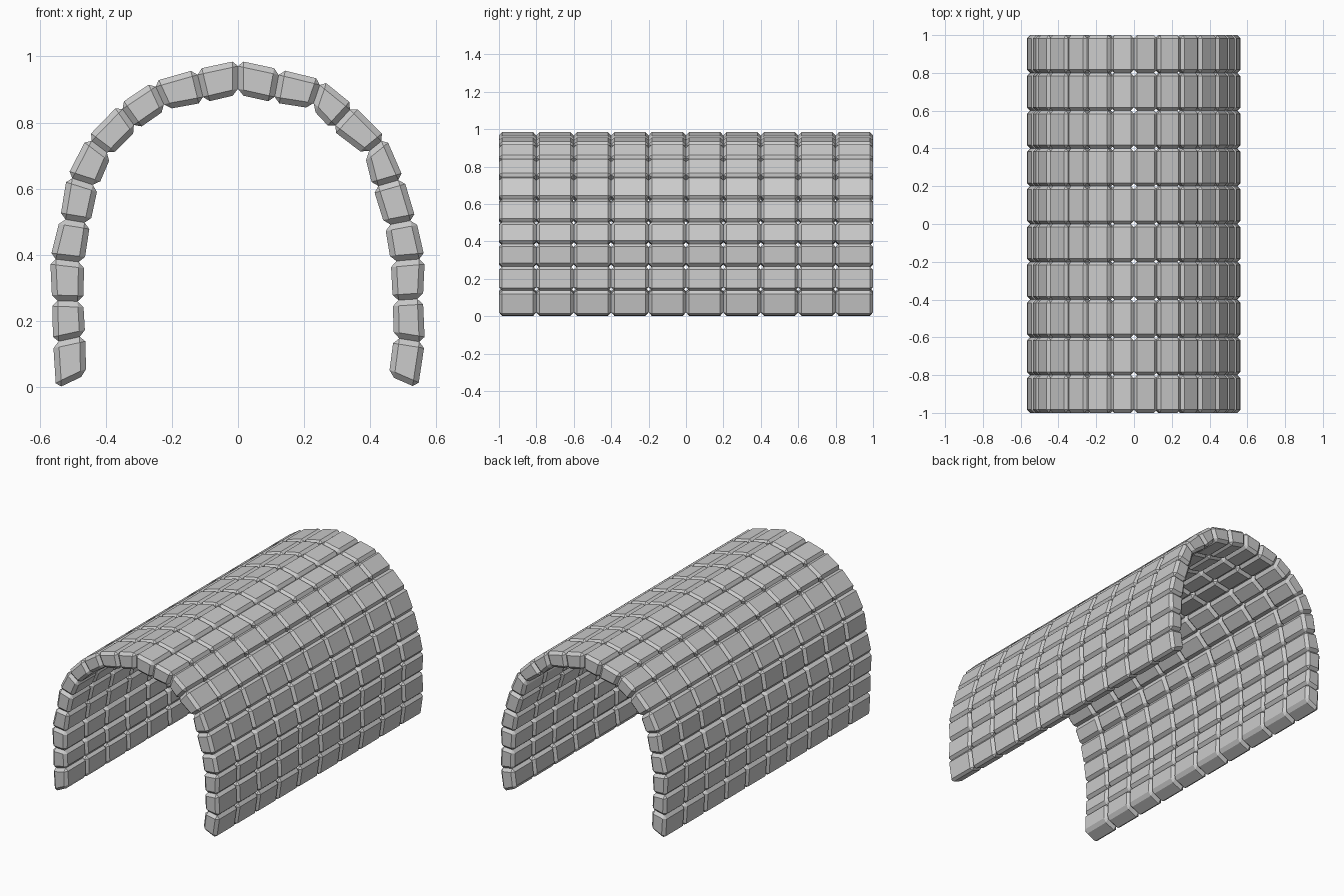
import bpy, bmesh

if "Cube" in bpy.data.objects:
    bpy.data.objects.remove(bpy.data.objects["Cube"])

# Joints of the arch, left foot to right foot: outer x, z, inner x, z
JOINTS = [
    (-.550, -.005, -.459, .038), (-.559, .135, -.462, .156),
    (-.562, .262, -.468, .259), (-.568, .389, -.465, .377),
    (-.538, .510, -.447, .495), (-.517, .637, -.423, .607),
    (-.456, .755, -.383, .700), (-.359, .855, -.305, .779),
    (-.256, .924, -.217, .840), (-.126, .961, -.102, .861),
    (0, .988, 0, .885),
    (.126, .961, .108, .861), (.253, .930, .223, .843),
    (.350, .852, .283, .779), (.447, .755, .383, .703),
    (.501, .631, .408, .604), (.538, .507, .444, .489),
    (.565, .389, .462, .380), (.559, .268, .468, .262),
    (.565, .135, .471, .150), (.544, -.003, .456, .035),
]
ROWS = 10
DEPTH = 2 / ROWS


def stone_course(name, a, b):
    """One wedge stone between two joints, bevelled and repeated along y."""
    bm = bmesh.new()
    corners = [(a[0], a[1]), (b[0], b[1]), (b[2], b[3]), (a[2], a[3])]
    face = bm.faces.new([bm.verts.new((x, -1, z)) for x, z in corners])
    ext = bmesh.ops.extrude_face_region(bm, geom=[face])
    verts = [g for g in ext["geom"] if isinstance(g, bmesh.types.BMVert)]
    bmesh.ops.translate(bm, vec=(0, DEPTH, 0), verts=verts)
    bmesh.ops.recalc_face_normals(bm, faces=bm.faces)
    mesh = bpy.data.meshes.new(name)
    bm.to_mesh(mesh)
    bm.free()
    ob = bpy.data.objects.new(name, mesh)
    bpy.context.collection.objects.link(ob)

    # Chamfered edges
    bev = ob.modifiers.new("chamfer", 'BEVEL')
    bev.width = 0.017
    bev.segments = 1
    bev.limit_method = 'NONE'

    # Rows along the tunnel
    arr = ob.modifiers.new("rows", 'ARRAY')
    arr.count = ROWS
    arr.use_relative_offset = False
    arr.use_constant_offset = True
    arr.constant_offset_displace = (0, DEPTH, 0)


for i, (a, b) in enumerate(zip(JOINTS, JOINTS[1:])):
    stone_course(f"stone_course_{i + 1:02d}", a, b)
